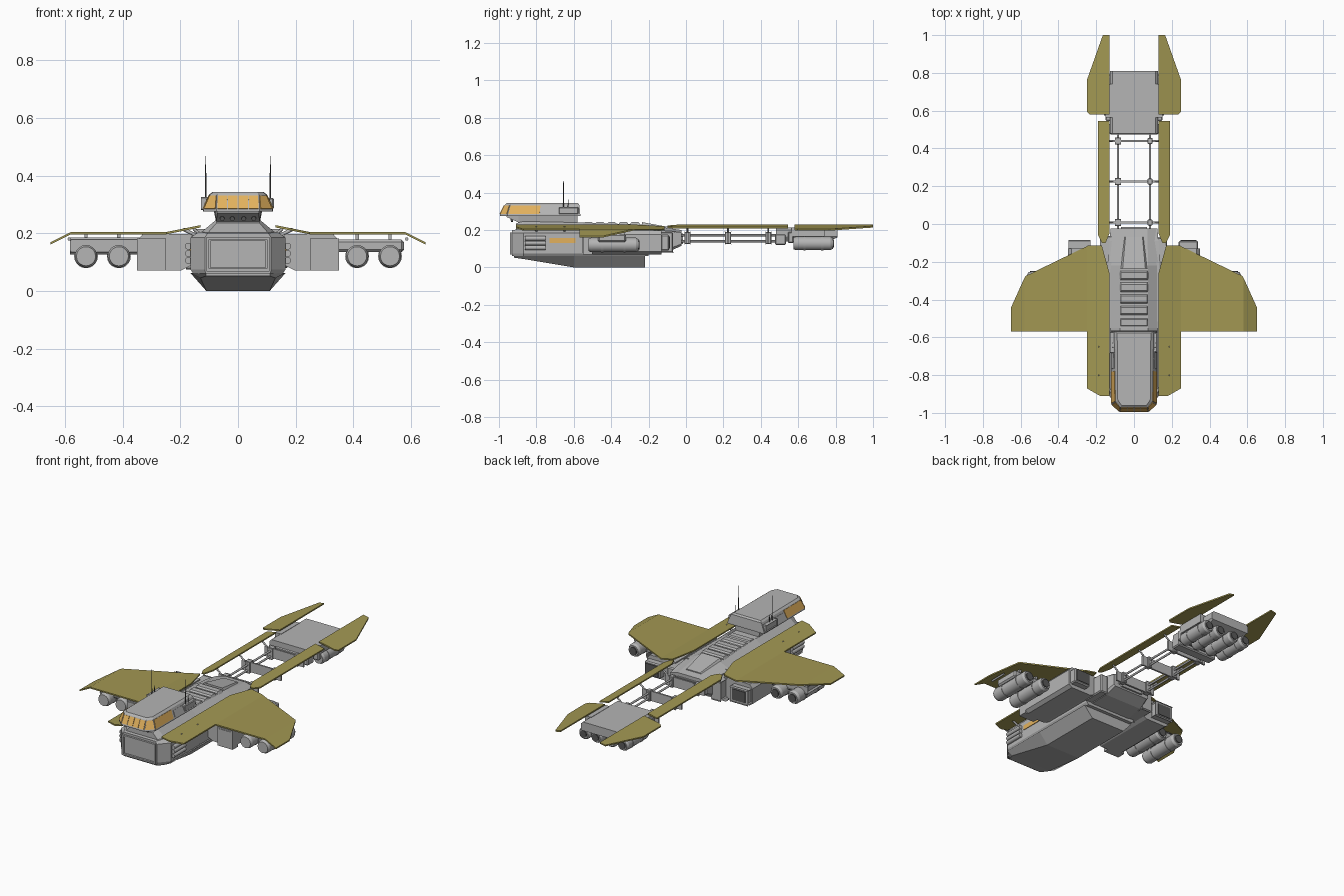
import bpy, bmesh, math
from mathutils import Vector, Matrix

if "Cube" in bpy.data.objects:
    bpy.data.objects.remove(bpy.data.objects["Cube"])


def mat(name, rgb):
    m = bpy.data.materials.new(name)
    m.diffuse_color = (*rgb, 1)
    m.use_nodes = True
    m.node_tree.nodes["Principled BSDF"].inputs["Base Color"].default_value = m.diffuse_color
    return m


GREY = mat("hull_grey", (0.46, 0.46, 0.46))
OLIVE = mat("olive_armour", (0.36, 0.31, 0.085))
AMBER = mat("amber_glass", (0.76, 0.44, 0.11))
DARK = mat("dark_metal", (0.10, 0.10, 0.10))
SIDES = ((1, "right"), (-1, "left"))


def finish(name, bm, m):
    bmesh.ops.recalc_face_normals(bm, faces=bm.faces[:])
    me = bpy.data.meshes.new(name)
    bm.to_mesh(me)
    bm.free()
    me.materials.append(m)
    ob = bpy.data.objects.new(name, me)
    bpy.context.collection.objects.link(ob)
    return ob


def loft(name, rings, m=GREY):
    """Skin through rings of 3D points and cap both ends."""
    bm = bmesh.new()
    vs = [[bm.verts.new(p) for p in r] for r in rings]
    n = len(vs[0])
    for a, b in zip(vs, vs[1:]):
        for i in range(n):
            bm.faces.new((a[i], a[(i + 1) % n], b[(i + 1) % n], b[i]))
    bm.faces.new(vs[0])
    bm.faces.new(vs[-1])
    return finish(name, bm, m)


def section(y, half):
    """Full symmetric cross-section at y from half profile (x, z)."""
    return [(x, y, z) for x, z in half] + [(-x, y, z) for x, z in reversed(half)]


def box(name, x, y, z, m=GREY, bevel=0):
    bm = bmesh.new()
    bmesh.ops.create_cube(bm, size=1)
    for v in bm.verts:
        v.co = [r[0] + (c + 0.5) * (r[1] - r[0]) for c, r in zip(v.co, (x, y, z))]
    if bevel:
        bmesh.ops.bevel(bm, geom=bm.edges[:], offset=bevel, segments=1, affect='EDGES')
    return finish(name, bm, m)


def rod(name, a, b, r, m=GREY, r2=None, sides=16):
    a, b = Vector(a), Vector(b)
    bm = bmesh.new()
    rot = (b - a).to_track_quat('Z', 'Y').to_matrix().to_4x4()
    bmesh.ops.create_cone(bm, cap_ends=True, segments=sides, radius1=r,
                          radius2=r if r2 is None else r2, depth=(b - a).length,
                          matrix=Matrix.Translation((a + b) / 2) @ rot)
    ob = finish(name, bm, m)
    for p in ob.data.polygons:
        p.use_smooth = len(p.vertices) == 4
    return ob


def pod(name, x, z, y0, y1, r):
    """Round engine: casing with tapered ends, bands and an inset nozzle."""
    t = r * 0.35
    rod(name + "_casing", (x, y0 + t, z), (x, y1 - t, z), r, sides=20)
    rod(name + "_nose", (x, y0 + t, z), (x, y0, z), r, r2=r * 0.85, sides=20)
    rod(name + "_tail", (x, y1 - t, z), (x, y1, z), r, r2=r * 0.8, sides=20)
    rod(name + "_nozzle", (x, y1, z), (x, y1 + 0.006, z), r * 0.6, DARK, sides=20)
    for f in (0.25, 0.7):
        y = y0 + f * (y1 - y0)
        rod(name + "_band", (x, y, z), (x, y + 0.012, z), r * 1.06, sides=20)


def plate(name, pts, zf, s, t=0.008):
    """Armour sheet from a plan outline; height follows zf(x)."""
    loft(name, [[(s * x, y, zf(x) - d) for x, y in pts] for d in (0, t)], OLIVE)


def pane(name, quad, centre, u0, u1, v0, v1, m=AMBER):
    """Thin plate on part of a quad (a,b bottom; c,d top)."""
    a, b, c, d = map(Vector, quad)
    n = (b - a).cross(d - a).normalized()
    if n.dot((a + c) / 2 - Vector(centre)) < 0:
        n = -n
    pts = [a.lerp(b, u).lerp(d.lerp(c, u), v) for u, v in ((u0, v0), (u1, v0), (u1, v1), (u0, v1))]
    loft(name, [[p - n * 0.002 for p in pts], [p + n * 0.003 for p in pts]], m)


# Main hull, keel and upper deck
full = [(0.155, 0.06), (0.165, 0.075), (0.165, 0.185), (0.135, 0.205)]
nose = [(0.112, 0.06), (0.115, 0.075), (0.115, 0.185), (0.105, 0.2)]
loft("hull", [section(-0.93, nose), section(-0.87, full), section(-0.2, full)])
loft("keel", [section(-0.92, [(0.11, 0.052), (0.112, 0.062)]),
              section(-0.87, [(0.13, 0.045), (0.165, 0.062)]),
              section(-0.6, [(0.11, 0.0), (0.165, 0.062)]),
              section(-0.22, [(0.11, 0.0), (0.165, 0.062)])])
loft("upper_deck", [section(-0.91, [(0.11, 0.195), (0.075, 0.235)]),
                    section(-0.87, [(0.132, 0.2), (0.075, 0.247)]),
                    section(-0.55, [(0.132, 0.2), (0.075, 0.24)]),
                    section(-0.22, [(0.132, 0.2), (0.075, 0.228)]),
                    section(-0.025, [(0.125, 0.185), (0.07, 0.2)])])
loft("rear_hull", [section(-0.21, [(0.13, 0.075), (0.14, 0.09), (0.14, 0.2)]),
                   section(-0.09, [(0.12, 0.085), (0.13, 0.1), (0.13, 0.195)]),
                   section(-0.025, [(0.11, 0.115), (0.12, 0.125), (0.12, 0.187)])])
box("rear_hatch", (-0.07, 0.07), (-0.03, -0.015), (0.125, 0.18))

# Spine ribs and tapered rear fairing
for i in range(5):
    y = -0.545 + i * 0.062
    loft("spine_rib", [section(yy, [(0.085, 0.215), (w, z)]) for yy, w, z in
                       ((y, 0.07, 0.236), (y + 0.008, 0.07, 0.244),
                        (y + 0.04, 0.07, 0.244), (y + 0.048, 0.07, 0.236))])
loft("spine_fairing", [section(-0.235, [(0.085, 0.21), (0.06, 0.242)]),
                       section(-0.07, [(0.06, 0.195), (0.045, 0.212)])])

# Front door frame
box("front_door", (-0.095, 0.095), (-0.936, -0.925), (0.08, 0.175))
for z in (0.068, 0.178):
    box("door_frame_bar", (-0.11, 0.11), (-0.942, -0.925), (z, z + 0.009))
for s, side in SIDES:
    box(side + "_door_post", (s * 0.1, s * 0.11), (-0.942, -0.925), (0.068, 0.187))

# Bridge neck with small ports
loft("bridge_neck", [section(-0.96, [(0.072, 0.27), (0.072, 0.282)]),
                     section(-0.895, [(0.075, 0.24), (0.08, 0.282)]),
                     section(-0.58, [(0.075, 0.235), (0.085, 0.282)])])
for x in (-0.055, -0.02, 0.02, 0.055):
    rod("neck_port", (x, -0.925, 0.252), (x, -0.937, 0.25), 0.008, DARK, sides=10)

# Bridge cabin
low = [(0.075, -0.995), (0.12, -0.955), (0.122, -0.565)]
top = [(0.072, -0.97), (0.097, -0.94), (0.1, -0.57)]
roof = [(0.066, -0.96), (0.086, -0.932), (0.089, -0.578)]


def level(plan, z):
    return [(x, y, z) for x, y in plan] + [(-x, y, z) for x, y in reversed(plan)]


loft("bridge_cabin", [level(low, 0.275), level(low, 0.282), level(top, 0.334), level(roof, 0.343)])
mid = (0, -0.78, 0.3)
B = [(x, y, 0.282) for x, y in low]
T = [(x, y, 0.334) for x, y in top]


def flip(p, s):
    return (s * p[0], p[1], p[2])


for i in range(4):
    pane("front_window", (flip(B[0], -1), B[0], T[0], flip(T[0], -1)), mid,
         0.02 + i * 0.245, 0.02 + i * 0.245 + 0.225, 0.05, 0.92)
for s, side in SIDES:
    q = [flip(p, s) for p in (B[0], B[1], T[1], T[0])]
    pane(side + "_corner_window", q, mid, 0.06, 0.94, 0.05, 0.92)
    q = [flip(p, s) for p in (B[1], B[2], T[2], T[1])]
    pane(side + "_side_window", q, mid, 0.01, 0.44, 0.05, 0.92)
    pane(side + "_bridge_panel", q, mid, 0.48, 0.93, 0.1, 0.75, GREY)
    # Antennas and their base
    box(side + "_antenna_base", (s * 0.1, s * 0.124), (-0.68, -0.575), (0.284, 0.322), bevel=0.004)
    rod(side + "_long_antenna", (s * 0.112, -0.655, 0.32), (s * 0.112, -0.655, 0.468), 0.003, DARK, 0.0012, 8)
    rod(side + "_short_antenna", (s * 0.112, -0.63, 0.32), (s * 0.112, -0.63, 0.362), 0.0025, DARK, 0.0015, 8)


# Armour height: sloped near the hull, level over the wing, drooped at the tip
def armour_z(x):
    if x <= 0.25:
        return 0.228 - (x - 0.13) * 0.2
    return 0.204 if x <= 0.58 else 0.204 - (x - 0.58) * 0.5


for s, side in SIDES:
    plate(side + "_wing_root", [(0.13, -0.91), (0.18, -0.91), (0.25, -0.87), (0.25, -0.118),
                                (0.245, -0.115), (0.17, -0.115), (0.13, -0.26)], armour_z, s)
    plate(side + "_wing_panel", [(0.25, -0.57), (0.58, -0.57), (0.58, -0.285), (0.573, -0.275),
                                 (0.25, -0.118)], armour_z, s)
    plate(side + "_wing_tip", [(0.58, -0.57), (0.65, -0.57), (0.65, -0.44), (0.58, -0.285)], armour_z, s)
    plate(side + "_boom_armour", [(0.13, 0.545), (0.19, 0.545), (0.19, -0.06), (0.17, -0.1),
                                  (0.15, -0.1), (0.13, -0.05)], armour_z, s)
    plate(side + "_tail_fin", [(0.13, 1.0), (0.165, 1.0), (0.25, 0.76), (0.25, 0.595),
                               (0.235, 0.58), (0.13, 0.58)], armour_z, s)

    # Hull side tanks, amber side window and armour brackets
    for z in (0.105, 0.13, 0.155):
        rod(side + "_side_tank", (s * 0.172, -0.86, z), (s * 0.172, -0.75, z), 0.012, sides=12)
    box(side + "_hull_window", (s * 0.163, s * 0.169), (-0.73, -0.59), (0.13, 0.157), AMBER)
    for y in (-0.8, -0.65):
        rod(side + "_armour_bracket", (s * 0.14, y, 0.19), (s * 0.19, y, 0.214), 0.006, sides=8)

    # Boxy inner nacelle with open-looking intake frame
    loft(side + "_nacelle", [[(s * x, y, z) for x, z in ((0.16, 0.09), (0.2, 0.07), (0.33, 0.07),
                              (0.35, 0.085), (0.35, 0.175), (0.33, 0.197), (0.16, 0.197))]
                             for y in (-0.52, -0.13)])
    box(side + "_intake", (s * 0.25, s * 0.35), (-0.55, -0.5), (0.07, 0.182))
    box(side + "_intake_panel", (s * 0.26, s * 0.34), (-0.553, -0.54), (0.078, 0.174))
    box(side + "_nacelle_exhaust", (s * 0.235, s * 0.34), (-0.135, -0.09), (0.09, 0.175), bevel=0.006)
    box(side + "_exhaust_cap", (s * 0.245, s * 0.33), (-0.092, -0.086), (0.1, 0.165), DARK)
    box(side + "_rear_side_block", (s * 0.125, s * 0.175), (-0.21, -0.07), (0.08, 0.19), bevel=0.006)

    # Outer twin engines hung from the wing
    box(side + "_engine_carrier", (s * 0.34, s * 0.575), (-0.47, -0.32), (0.135, 0.178), bevel=0.008)
    for x in (0.413, 0.527):
        pod(side + "_wing_engine", s * x, 0.12, -0.52, -0.255, 0.039)
        box(side + "_engine_strut", (s * (x - 0.006), s * (x + 0.006)), (-0.46, -0.33), (0.15, 0.2))
    rod(side + "_tip_light", (s * 0.585, -0.5, 0.18), (s * 0.585, -0.4, 0.18), 0.006, sides=8)

    # Boom rods, clamps and armour holders
    for z in (0.14, 0.172):
        rod(side + "_boom_rod", (s * 0.085, -0.04, z), (s * 0.085, 0.5, z), 0.006, sides=10)
    for y in (0.008, 0.225, 0.44):
        box(side + "_boom_clamp", (s * 0.072, s * 0.098), (y - 0.016, y + 0.016), (0.125, 0.19), bevel=0.003)
        rod(side + "_armour_holder", (s * 0.1, y, 0.17), (s * 0.155, y, 0.216), 0.005, sides=8)

    # Tail engines
    for x in (0.048, 0.128):
        pod(side + "_tail_engine", s * x, 0.128, 0.575, 0.785, 0.036)
    box(side + "_fin_mount", (s * 0.11, s * 0.15), (0.565, 0.74), (0.165, 0.214))

# Boom cross frames
for y in (0.008, 0.225, 0.44):
    box("boom_frame", (-0.13, 0.13), (y - 0.005, y + 0.005), (0.128, 0.186))

# Tail block
loft("tail_block", [section(y, [(w, z0), (0.128, 0.165), (0.128, 0.2), (0.115, 0.212)])
                    for y, w, z0 in ((0.48, 0.115, 0.15), (0.56, 0.115, 0.135), (0.76, 0.115, 0.14), (0.81, 0.12, 0.16))])
box("tail_front_block", (-0.13, 0.13), (0.475, 0.535), (0.12, 0.18), bevel=0.006)
box("tail_cross_beam", (-0.15, 0.15), (0.545, 0.575), (0.13, 0.19), bevel=0.005)
